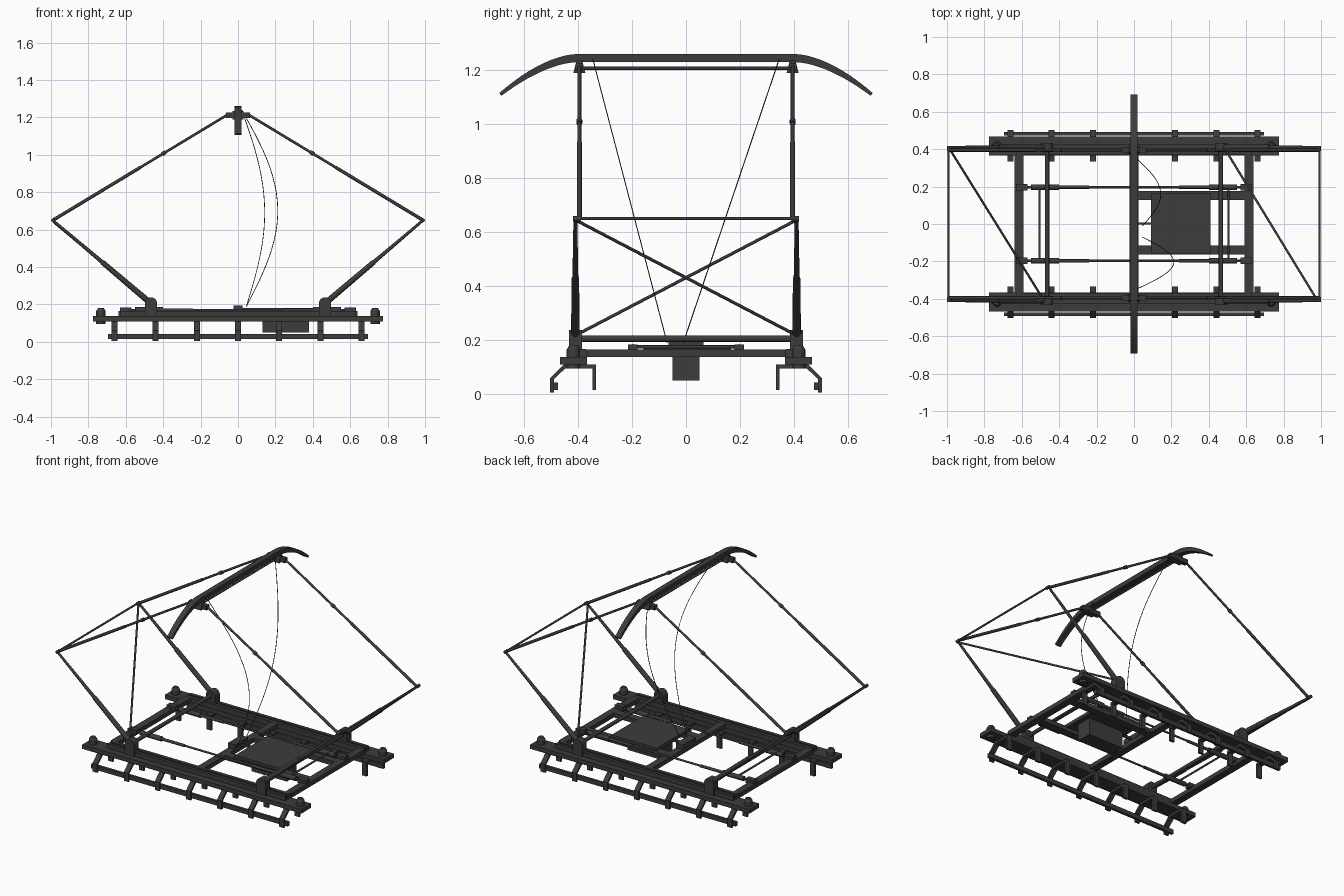
import bpy, bmesh, math
from mathutils import Vector

if "Cube" in bpy.data.objects:
    bpy.data.objects.remove(bpy.data.objects["Cube"])

metal = bpy.data.materials.new("dark_grey_metal")
metal.use_nodes = True
COLOUR = (0.045, 0.045, 0.045, 1)
metal.diffuse_color = COLOUR
metal.node_tree.nodes["Principled BSDF"].inputs["Base Color"].default_value = COLOUR


def finish(name, bm, smooth=False):
    bmesh.ops.recalc_face_normals(bm, faces=bm.faces)
    mesh = bpy.data.meshes.new(name)
    bm.to_mesh(mesh)
    bm.free()
    mesh.materials.append(metal)
    ob = bpy.data.objects.new(name, mesh)
    bpy.context.collection.objects.link(ob)
    if smooth:
        bpy.ops.object.select_all(action='DESELECT')
        ob.select_set(True)
        bpy.context.view_layer.objects.active = ob
        bpy.ops.object.shade_smooth_by_angle(angle=math.radians(40))
    return ob


def box(name, x, y, z):
    """Box from (min, max) ranges."""
    bm = bmesh.new()
    bmesh.ops.create_cube(bm, size=1)
    for v in bm.verts:
        v.co = [r[0] if c < 0 else r[1] for c, r in zip(v.co, (x, y, z))]
    return finish(name, bm)


def rod(name, a, b, r, r2=None, sides=12):
    """Round bar between two points."""
    a, b = Vector(a), Vector(b)
    bm = bmesh.new()
    bmesh.ops.create_cone(bm, cap_ends=True, segments=sides, radius1=r,
                          radius2=r if r2 is None else r2, depth=(b - a).length)
    turn = (b - a).to_track_quat('Z', 'Y')
    for v in bm.verts:
        v.co = turn @ v.co + (a + b) / 2
    return finish(name, bm, True)


def prism(name, outline, axis, lo, hi):
    """Outline extruded along x (axis 0) or y (axis 1)."""
    bm = bmesh.new()
    def place(p, d):
        return (d, p[0], p[1]) if axis == 0 else (p[0], d, p[1])
    face = bm.faces.new([bm.verts.new(place(p, lo)) for p in outline])
    new = bmesh.ops.extrude_face_region(bm, geom=[face])["geom"]
    for v in new:
        if isinstance(v, bmesh.types.BMVert):
            v.co[axis] = hi
    return finish(name, bm)


def span(c, half):
    return (c - half, c + half)


def mirrored(s, lo, hi):
    return tuple(sorted((s * lo, s * hi)))


# Base frame: side rails, upper bars, insulator brackets and guard rails
BRACKET = [(0.333, 0.015), (0.333, 0.11), (0.452, 0.11), (0.503, 0.06), (0.503, 0.005),
           (0.49, 0.005), (0.49, 0.055), (0.447, 0.095), (0.347, 0.095), (0.347, 0.015)]
for s, side in ((1, "back"), (-1, "front")):
    box(f"{side}_side_rail", (-0.775, 0.775), mirrored(s, 0.367, 0.467), (0.11, 0.137))
    box(f"{side}_upper_bar_inner", (-0.63, 0.63), mirrored(s, 0.37, 0.392), (0.137, 0.166))
    box(f"{side}_upper_bar_outer", (-0.63, 0.63), mirrored(s, 0.405, 0.425), (0.137, 0.166))
    box(f"{side}_guard_rail", (-0.695, 0.695), mirrored(s, 0.474, 0.491), (0.015, 0.043))
    for i in range(-3, 4):
        outline = [(s * y, z) for y, z in BRACKET]
        prism(f"{side}_bracket", outline, 0, *span(i * 0.22, 0.016))
    for e in (1, -1):
        x, y = e * 0.733, s * 0.417
        rod(f"{side}_rail_bolt", (x, y, 0.095), (x, y, 0.165), 0.025)
        rod(f"{side}_rail_bolt_cap", (x, y, 0.165), (x, y, 0.18), 0.025, 0.016)

# Cross beams and the beams that carry the drive box
for x in (-0.615, 0, 0.615):
    box("cross_beam", span(x, 0.023), (-0.37, 0.37), (0.137, 0.165))
for y in (0.152, -0.14):
    box("box_support_beam", (0.02, 0.6), span(y, 0.024), (0.137, 0.165))
box("drive_box_lid", (0.09, 0.41), (-0.157, 0.167), (0.16, 0.182))
box("drive_box_body", (0.13, 0.38), (-0.05, 0.05), (0.05, 0.165))
box("terminal_block", (-0.025, 0.025), (-0.065, 0.065), (0.165, 0.195))
box("terminal_tab", (0.02, 0.09), (-0.003, 0.008), (0.165, 0.18))

# Spring rods along the frame with their end clamps
for y in (0.197, -0.197):
    rod("spring_rod", (-0.6, y, 0.17), (0.6, y, 0.17), 0.006)
    for e in (1, -1):
        rod("spring_sleeve", (e * 0.24, y, 0.17), (e * 0.4, y, 0.17), 0.009)
        rod("spring_housing", (e * 0.4, y, 0.17), (e * 0.55, y, 0.17), 0.015)
        box("spring_clamp", span(e * 0.6, 0.03), span(y, 0.018), (0.155, 0.184))
for e in (1, -1):
    rod("spring_link", (e * 0.505, -0.2, 0.175), (e * 0.505, 0.2, 0.175), 0.006)

# Folding arms: hubs, shafts, lower and upper arms
for e, end in ((1, "left"), (-1, "right")):
    x = e * 0.465
    rod(f"{end}_main_shaft", (x, -0.41, 0.205), (x, 0.41, 0.205), 0.012)
    rod(f"{end}_knee_rod", (e * 0.992, -0.41, 0.65), (e * 0.992, 0.41, 0.65), 0.006)
    for s in (1, -1):
        y = s * 0.41
        rod(f"{end}_pivot_hub", (x, y - 0.024, 0.205), (x, y + 0.024, 0.205), 0.033, sides=20)
        box(f"{end}_pivot_foot", span(x, 0.033), span(y, 0.024), (0.137, 0.205))
        foot, knee = Vector((x, y, 0.205)), Vector((e * 0.99, y, 0.65))
        mid = foot.lerp(knee, 0.5)
        rod(f"{end}_lower_arm_sleeve", foot, mid, 0.016, 0.014)
        rod(f"{end}_lower_arm", mid, knee, 0.011, 0.007)
        rod(f"{end}_knee_joint", (e * 0.99, s * 0.39, 0.65), (e * 0.99, s * 0.418, 0.65), 0.01)
        knee = Vector((e * 0.99, s * 0.395, 0.65))
        head = Vector((e * 0.055, s * 0.395, 1.215))
        rod(f"{end}_upper_arm_lower_part", knee, knee.lerp(head, 0.5), 0.009)
        rod(f"{end}_upper_arm", knee.lerp(head, 0.5), head, 0.007)
        rod(f"{end}_arm_collar", knee.lerp(head, 0.625), knee.lerp(head, 0.645), 0.011)
rod("right_diagonal_brace", (-0.985, 0.4, 0.64), (-0.49, -0.395, 0.225), 0.006)
rod("left_diagonal_brace", (0.49, 0.395, 0.225), (0.975, -0.4, 0.64), 0.006)

# Collector head: mounts, tie rod and bowed contact strip
for s in (1, -1):
    box("head_mount", (-0.065, 0.065), span(s * 0.395, 0.014), (1.197, 1.225))
    y = s * 0.395
    prism("head_saddle", [(y - 0.022, 1.19), (y + 0.022, 1.19), (y + 0.011, 1.235),
                          (y - 0.011, 1.235)], 0, -0.03, 0.03)
rod("head_tie_rod", (0, -0.39, 1.207), (0, 0.39, 1.207), 0.006)

upper, lower = [], []
for i in range(13):
    t = i / 12
    y = 0.4 + 0.292 * t
    drop = 0.145 * t ** 1.75
    upper.append((y, 1.26 - drop))
    lower.append((y - 0.008 * t, 1.23 - drop + 0.02 * t ** 2))
right_half = upper + lower[::-1]
for s in (1, -1):
    prism("collector_horn", [(s * y, z) for y, z in right_half], 0, -0.018, 0.018)
box("collector_strip", (-0.018, 0.018), (-0.4, 0.4), (1.23, 1.26))

# Slack cables from the collector to the terminal block
for y0, y1, bow in ((0.345, -0.01, 0.11), (-0.345, -0.07, 0.18)):
    curve = bpy.data.curves.new("cable", 'CURVE')
    curve.dimensions = '3D'
    curve.bevel_depth = 0.002
    curve.bevel_resolution = 1
    curve.materials.append(metal)
    line = curve.splines.new('POLY')
    line.points.add(24)
    for i, p in enumerate(line.points):
        t = i / 24
        swell = math.sin(math.pi * t)
        p.co = (0.02 + 0.025 * t + bow * swell, y0 + (y1 - y0) * t, 1.24 - 1.05 * t, 1)
    bpy.context.collection.objects.link(bpy.data.objects.new("cable", curve))
